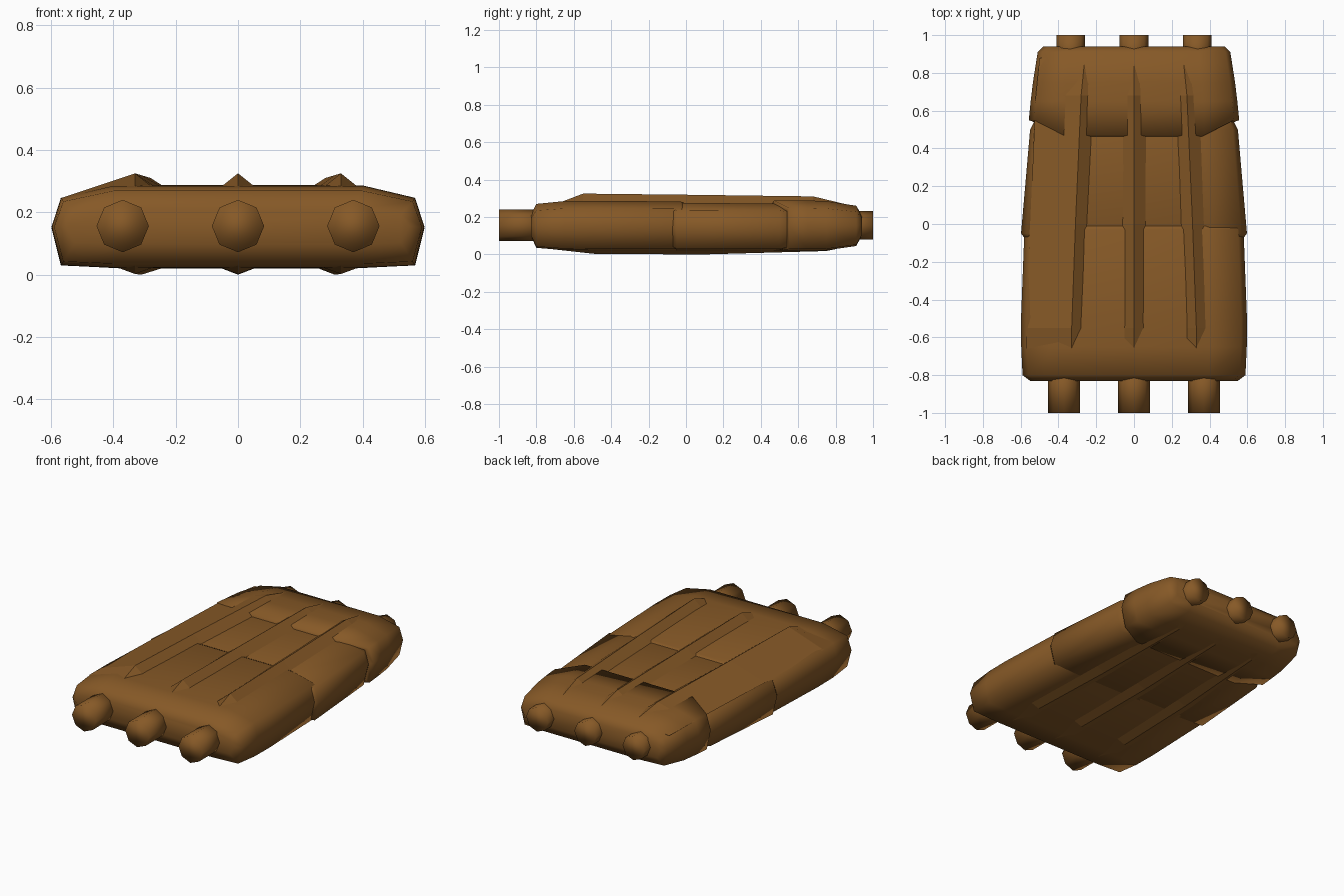
import bpy
import bmesh
import math

cube = bpy.data.objects.get("Cube")
if cube:
    bpy.data.objects.remove(cube, do_unlink=True)

brown = bpy.data.materials.new("warm_brown")
brown.use_nodes = True
colour = (0.24, 0.10, 0.02, 1)
brown.diffuse_color = colour
bsdf = next(n for n in brown.node_tree.nodes if n.type == 'BSDF_PRINCIPLED')
bsdf.inputs["Base Color"].default_value = colour
bsdf.inputs["Roughness"].default_value = 0.8


def loft(name, rings, smooth=True):
    """Skin a list of matching rings and close both ends."""
    bm = bmesh.new()
    loops = [[bm.verts.new(p) for p in ring] for ring in rings]
    n = len(loops[0])
    for a, b in zip(loops, loops[1:]):
        for i in range(n):
            j = (i + 1) % n
            bm.faces.new((a[i], a[j], b[j], b[i]))
    bm.faces.new(loops[0])
    bm.faces.new(loops[-1])
    bmesh.ops.recalc_face_normals(bm, faces=bm.faces)
    for f in bm.faces:
        f.smooth = smooth
    mesh = bpy.data.meshes.new(name)
    bm.to_mesh(mesh)
    bm.free()
    mesh.materials.append(brown)
    obj = bpy.data.objects.new(name, mesh)
    bpy.context.collection.objects.link(obj)
    return obj


def section(y, w, low, high, sweep=0.0):
    """Ten-sided slab section; sweep pulls the outer corners back."""
    h = high - low
    half = [(0.67 * w, high), (0.95 * w, high - 0.15 * h), (w, low + 0.5 * h),
            (0.95 * w, low + 0.03 * h), (0.67 * w, low)]
    pts = half + [(-x, z) for x, z in reversed(half)]
    return [(x, y + (sweep if abs(x) > 0.8 * w else 0), z) for x, z in pts]


# Three overlapping body shells
shells = {
    "front_shell": [(-0.83, 0.55, 0.10, 0.21), (-0.80, 0.59, 0.035, 0.27),
                    (-0.65, 0.597, 0.023, 0.285), (-0.50, 0.598, 0.022, 0.286),
                    (-0.03, 0.58, 0.022, 0.283), (0.0, 0.565, 0.035, 0.27)],
    "middle_shell": [(-0.08, 0.575, 0.04, 0.262), (-0.05, 0.598, 0.022, 0.275),
                     (0.50, 0.55, 0.022, 0.272), (0.60, 0.50, 0.04, 0.25)],
    "rear_shell": [(0.46, 0.53, 0.035, 0.265, 0.08), (0.47, 0.557, 0.02, 0.288, 0.08),
                   (0.65, 0.547, 0.02, 0.288), (0.75, 0.535, 0.022, 0.285),
                   (0.91, 0.51, 0.045, 0.26), (0.94, 0.48, 0.10, 0.21)],
}
for name, rows in shells.items():
    loft(name, [section(*row) for row in rows])

# Long ridges above and below, drawing together toward the back
for side, label in ((-1, "right"), (0, "centre"), (1, "left")):
    rings = []
    for y, x, peak in ((-0.66, 0.33, 0.283), (-0.55, 0.33, 0.325),
                       (0.0, 0.31, 0.319), (0.68, 0.28, 0.31), (0.88, 0.26, 0.262)):
        x *= side
        # The right ridge runs broadly down to the edge
        outer = x - (0.24 if side < 0 else 0.10)
        base = min(0.245, peak - 0.03)
        rings.append([(outer, y, base), (x, y, peak), (x + 0.10, y, base)])
    loft("top_ridge_" + label, rings, smooth=False)
    rings = []
    for y, x, peak in ((-0.78, 0.33, 0.035), (-0.48, 0.33, 0.002),
                       (0.10, 0.31, 0.0), (0.75, 0.28, 0.018), (0.88, 0.26, 0.045)):
        x *= side
        rings.append([(x - 0.13, y, 0.05), (x, y, peak), (x + 0.13, y, 0.05)])
    loft("bottom_ridge_" + label, rings, smooth=False)


# Eight-sided pegs at each end
def peg(name, x, y0, y1, r):
    rings = [[(x + r * math.cos(a), y, 0.156 + r * math.sin(a))
              for a in (i * math.tau / 8 for i in range(8))] for y in (y0, y1)]
    loft(name, rings)


for side, label in ((-1, "right"), (0, "centre"), (1, "left")):
    peg("front_peg_" + label, 0.37 * side, -1.0, -0.75, 0.084)
    peg("rear_peg_" + label, 0.335 * side, 0.85, 1.0, 0.076)
